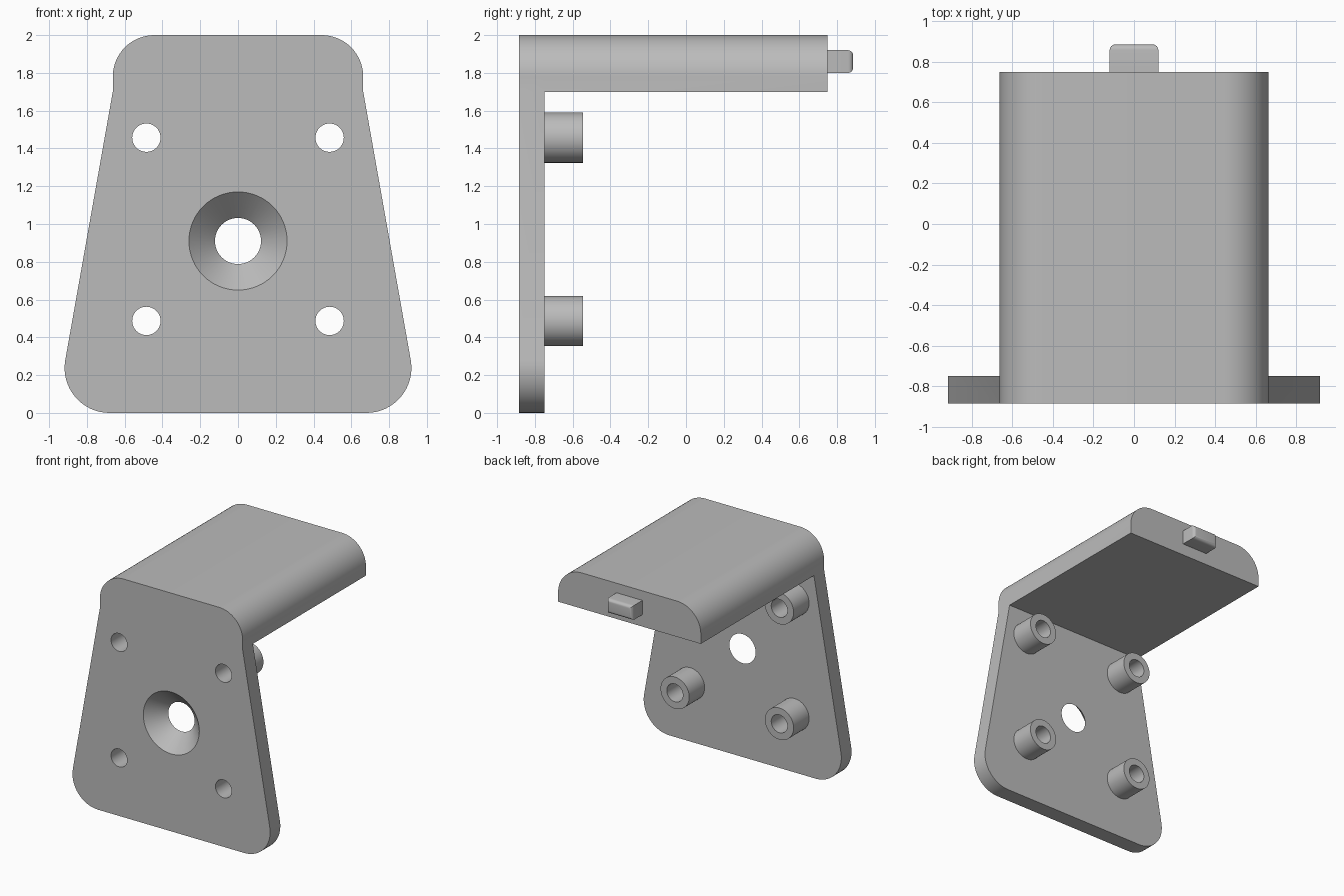
import bpy, bmesh, math
from mathutils import Matrix, Vector

cube = bpy.data.objects.get("Cube")
if cube:
    bpy.data.objects.remove(cube, do_unlink=True)

FRONT, BACK, ARM_END = -0.885, -0.75, 0.75
SEGS = 64

grey = bpy.data.materials.new("grey plastic")
grey.use_nodes = True
grey.diffuse_color = (0.5, 0.5, 0.5, 1)
grey.node_tree.nodes["Principled BSDF"].inputs["Base Color"].default_value = (0.5, 0.5, 0.5, 1)


def finish(name, bm):
    bmesh.ops.recalc_face_normals(bm, faces=bm.faces)
    mesh = bpy.data.meshes.new(name)
    bm.to_mesh(mesh)
    bm.free()
    mesh.materials.append(grey)
    ob = bpy.data.objects.new(name, mesh)
    bpy.context.collection.objects.link(ob)
    return ob


def activate(ob):
    bpy.ops.object.select_all(action='DESELECT')
    ob.select_set(True)
    bpy.context.view_layer.objects.active = ob


def smooth(ob):
    activate(ob)
    bpy.ops.object.shade_smooth_by_angle(angle=math.radians(30))


def fillet(prev, corner, nxt, radius, steps=16):
    """Arc of points that rounds one corner of an outline."""
    p, c, n = Vector(prev), Vector(corner), Vector(nxt)
    a, b = (p - c).normalized(), (n - c).normalized()
    half = a.angle(b) / 2
    centre = c + (a + b).normalized() * radius / math.sin(half)
    start = c + a * radius / math.tan(half) - centre
    end = c + b * radius / math.tan(half) - centre
    turn = start.angle_signed(end)
    return [centre + Matrix.Rotation(-turn * i / steps, 2) @ start for i in range(steps + 1)]


def extrude(name, half, y0, y1):
    """Mirror a right-hand half outline in x, z and extrude it along y."""
    outline = list(half) + [Vector((-p[0], p[1])) for p in reversed(half)]
    bm = bmesh.new()
    face = bm.faces.new([bm.verts.new((p[0], y0, p[1])) for p in outline])
    side = bmesh.ops.extrude_face_region(bm, geom=[face])
    verts = [v for v in side["geom"] if isinstance(v, bmesh.types.BMVert)]
    bmesh.ops.translate(bm, vec=(0, y1 - y0, 0), verts=verts)
    return finish(name, bm)


def lathe(name, profile, x, z, closed):
    """Spin (radius, y) points round an axis parallel to y."""
    bm = bmesh.new()
    rings = []
    for r, y in profile:
        angles = [math.tau * i / SEGS for i in range(SEGS)]
        rings.append([bm.verts.new((x + r * math.cos(t), y, z + r * math.sin(t))) for t in angles])
    pairs = list(zip(rings, rings[1:]))
    if closed:
        pairs.append((rings[-1], rings[0]))
    else:
        bm.faces.new(rings[0])
        bm.faces.new(rings[-1])
    for a, b in pairs:
        for i in range(SEGS):
            j = (i + 1) % SEGS
            bm.faces.new((a[i], a[j], b[j], b[i]))
    return finish(name, bm)


def combine(ob, other, operation):
    mod = ob.modifiers.new(operation.lower(), 'BOOLEAN')
    mod.operation, mod.solver, mod.object = operation, 'EXACT', other
    activate(ob)
    bpy.ops.object.modifier_apply(modifier=mod.name)
    bpy.data.objects.remove(other, do_unlink=True)


# Tapered front plate with a domed arm reaching back from its top
shoulder = (0.663, 1.7)
top_arc = fillet(shoulder, (0.663, 2), (0, 2), 0.22)
foot_arc = fillet((0, 0), (0.964, 0), shoulder, 0.238)
bracket = extrude("bracket", foot_arc + [Vector(shoulder)] + top_arc, FRONT, BACK)
arm = extrude("arm", [Vector(shoulder)] + top_arc, BACK, ARM_END)
combine(bracket, arm, 'UNION')

# Countersunk centre hole, its cone carried a little past both faces
slope = (0.26 - 0.122) / (BACK - FRONT)
over = 0.02
cone = [(0.26 + slope * over, FRONT - over), (0.122 - slope * over, BACK + over)]
combine(bracket, lathe("countersink", cone, 0, 0.91, False), 'DIFFERENCE')

# Four screw holes, each with a tubular boss behind it
HOLE, BOSS, BOSS_END = 0.075, 0.133, -0.545
for x, side in ((0.485, "left"), (-0.485, "right")):
    for z, level in ((1.457, "upper"), (0.487, "lower")):
        cutter = lathe("screw_hole", [(HOLE, FRONT - over), (HOLE, BACK + over)], x, z, False)
        combine(bracket, cutter, 'DIFFERENCE')
        tube = [(HOLE, BACK), (BOSS, BACK), (BOSS, BOSS_END), (HOLE, BOSS_END)]
        smooth(lathe(f"{level}_{side}_boss", tube, x, z, True))
smooth(bracket)

# Locating tab on the end of the arm, rounded round its tip
bm = bmesh.new()
bmesh.ops.create_cube(bm, size=1)
bmesh.ops.scale(bm, vec=(0.24, 0.135, 0.12), verts=bm.verts)
bmesh.ops.translate(bm, vec=(0, ARM_END + 0.0675, 1.86), verts=bm.verts)
tip = [e for e in bm.edges if all(v.co.y > ARM_END + 0.1 for v in e.verts)]
bmesh.ops.bevel(bm, geom=tip, offset=0.027, segments=6, profile=0.5, affect='EDGES')
smooth(finish("locating_tab", bm))
